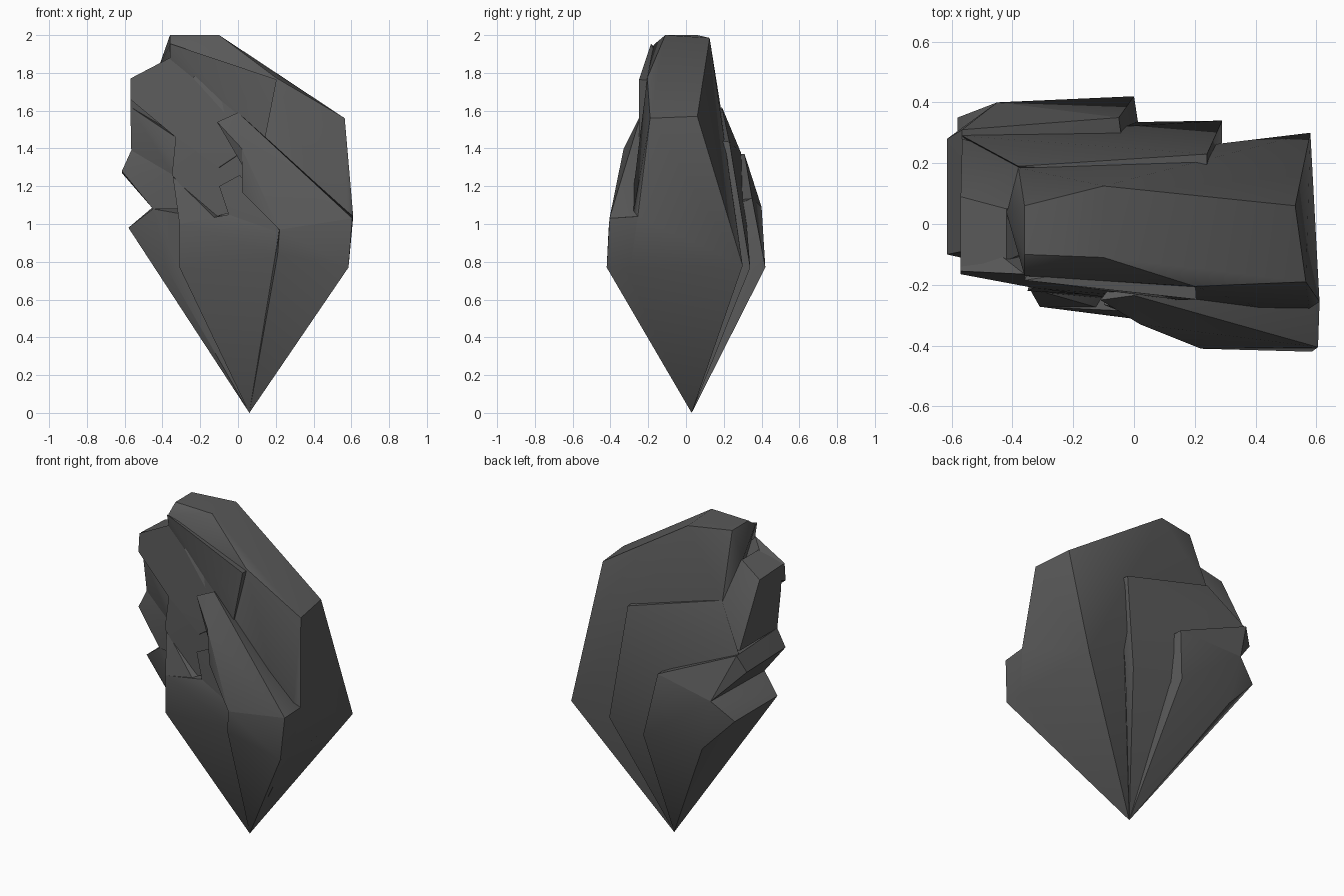
import bpy, bmesh, math

stone = bpy.data.materials.new("dark grey stone")
stone.diffuse_color = (0.1, 0.1, 0.1, 1)

TIP = (0.06, 0.03, 0.0)      # every layer tapers to this point
CORE = (0.1, 0.0, 1.2)       # inner anchor for the layers


def slab(name, pts):
    """Faceted stone layer: convex hull of its corner points."""
    bm = bmesh.new()
    for p in pts:
        bm.verts.new(p)
    bmesh.ops.convex_hull(bm, input=bm.verts)
    loose = [v for v in bm.verts if not v.link_faces]
    bmesh.ops.delete(bm, geom=loose, context='VERTS')
    bmesh.ops.recalc_face_normals(bm, faces=bm.faces)
    me = bpy.data.meshes.new(name)
    bm.to_mesh(me)
    bm.free()
    me.materials.append(stone)
    ob = bpy.data.objects.new(name, me)
    bpy.context.collection.objects.link(ob)
    bpy.ops.object.select_all(action='DESELECT')
    ob.select_set(True)
    bpy.context.view_layer.objects.active = ob
    bpy.ops.object.shade_smooth_by_angle(angle=math.radians(35))
    return ob


# main body with the right-hand face and the flat top
slab("main_body", [
    TIP, (.58, .30, .78), (.53, .06, 1.57), (.565, -.19, 1.56),
    (.61, -.255, 1.04), (.583, -.33, .77), (-.10, .125, 1.985),
    (-.10, -.11, 2), (-.36, .06, 2), (-.36, -.10, 2), (-.36, -.17, 1.95),
    (.20, -.205, 1.775), (-.42, .04, 1.83), (-.38, .185, 1.61)])

# upper front layer with its stepped right end
slab("upper_front_layer", [
    (-.36, -.185, 1.955), (.205, -.248, 1.765), (.155, -.25, 1.58),
    (.145, -.25, 1.46), (-.36, -.165, 1.87), (.195, -.10, 1.75),
    (.14, -.10, 1.45), (-.3, -.05, 1.8)])

# middle front layer reaching out to the left
slab("middle_front_layer", [
    (-.57, -.155, 1.77), (-.42, -.12, 1.83), (-.36, -.165, 1.88),
    (-.57, -.165, 1.66), (-.33, -.21, 1.46), (.155, -.24, 1.56),
    (.14, -.25, 1.46), (-.1, -.24, 1.3), (-.57, .0, 1.72), CORE])
slab("lower_middle_front_layer", [
    (-.33, -.21, 1.46), (-.35, -.22, 1.26), (-.15, -.24, 1.03),
    (.14, -.25, 1.46), (.1, -.25, 1.1), (-.3, 0, 1.4), CORE])

# right front layer: long ridge, middle and lower wedge
slab("front_ridge", [
    (-.11, -.25, 1.54), (0, -.235, 1.59), (.02, -.33, 1.4), (.605, -.405, 1.03),
    (.61, -.26, 1.04), (0, -.1, 1.53), (.22, -.41, .97), CORE])
slab("front_middle", [
    (.02, -.33, 1.4), (.02, -.31, 1.17), (.22, -.41, .97), (.02, -.1, 1.4),
    (.02, -.1, 1.17), (.22, -.1, .97), (.605, -.405, 1.03)])
slab("front_wedge", [
    TIP, (.22, -.41, .97), (.21, -.405, .84), (.605, -.405, 1.03),
    (.585, -.42, .77), (.61, -.255, 1.04), (.575, .2, .78),
    (.22, -.1, .97), (.23, -.1, 1.1)])

# lower left front layer, the ledge above it and its small tooth
slab("lower_front_layer", [
    TIP, (-.31, -.272, .77), (-.31, -.272, 1.0), (-.19, -.278, .98),
    (-.05, -.285, 1.05), (.23, -.34, .95), (.22, -.34, .83),
    (-.31, -.05, .77), (-.31, -.05, 1.0), (0, 0, 1)])
slab("front_ledge", [
    (-.345, -.21, 1.25), (-.31, -.272, 1.0), (-.19, -.278, .98),
    (-.12, -.275, 1.03), (-.31, -.05, 1.0), (-.33, -.05, 1.25), (0, 0, 1.1)])
slab("front_tooth", [
    (-.05, -.285, 1.05), (-.10, -.265, 1.2), (.01, -.29, 1.26),
    (.03, -.30, 1.17), (.23, -.34, .95), (0, -.1, 1.15)])

# left shoulder and the sunken face below it
slab("left_shoulder", [
    (-.42, -.12, 1.83), (-.42, .05, 1.83), (-.57, .09, 1.76),
    (-.57, -.14, 1.77), (-.57, -.12, 1.66), (-.565, .28, 1.39),
    (-.565, -.09, 1.39), (-.38, .185, 1.61), (.1, .1, 1.4), CORE])
slab("left_sunken_face", [
    (-.57, -.12, 1.62), (-.33, -.15, 1.46), (-.565, -.09, 1.39),
    (-.345, -.16, 1.26), (-.15, -.2, 1.1), (-.3, .1, 1.5), (-.2, .1, 1.1)])

# first back layer
slab("back_layer", [
    TIP, (.24, .23, 1.435), (.24, .15, 1.44), (.29, .34, .77), (.29, .27, .8),
    (-.38, .19, 1.62), (-.565, .29, 1.38), (-.3, .33, .8), (-.3, .0, .75),
    CORE])

# second back layer, with two pointed ends on the left
slab("back_outer_upper", [
    (-.565, .31, 1.37), (-.565, -.09, 1.39), (-.615, .28, 1.27),
    (-.615, -.10, 1.28), (-.45, .40, 1.09), (-.45, -.13, 1.08),
    (-.345, -.16, 1.26), (-.3, -.16, 1.08),
    (-.05, .35, 1.135), (-.05, .30, 1.11), (0, 0, 1.1), (-.1, -.1, 1.1)])
slab("back_outer_lower", [
    TIP, (-.38, .385, .77), (-.38, -.10, .77), (-.58, .35, .98),
    (-.58, -.07, .98), (-.45, .40, 1.09), (-.45, -.13, 1.08),
    (0, .42, .77), (.015, .32, .76), (-.05, .35, 1.135), (-.05, .30, 1.11),
    (0, 0, 1.0)])
